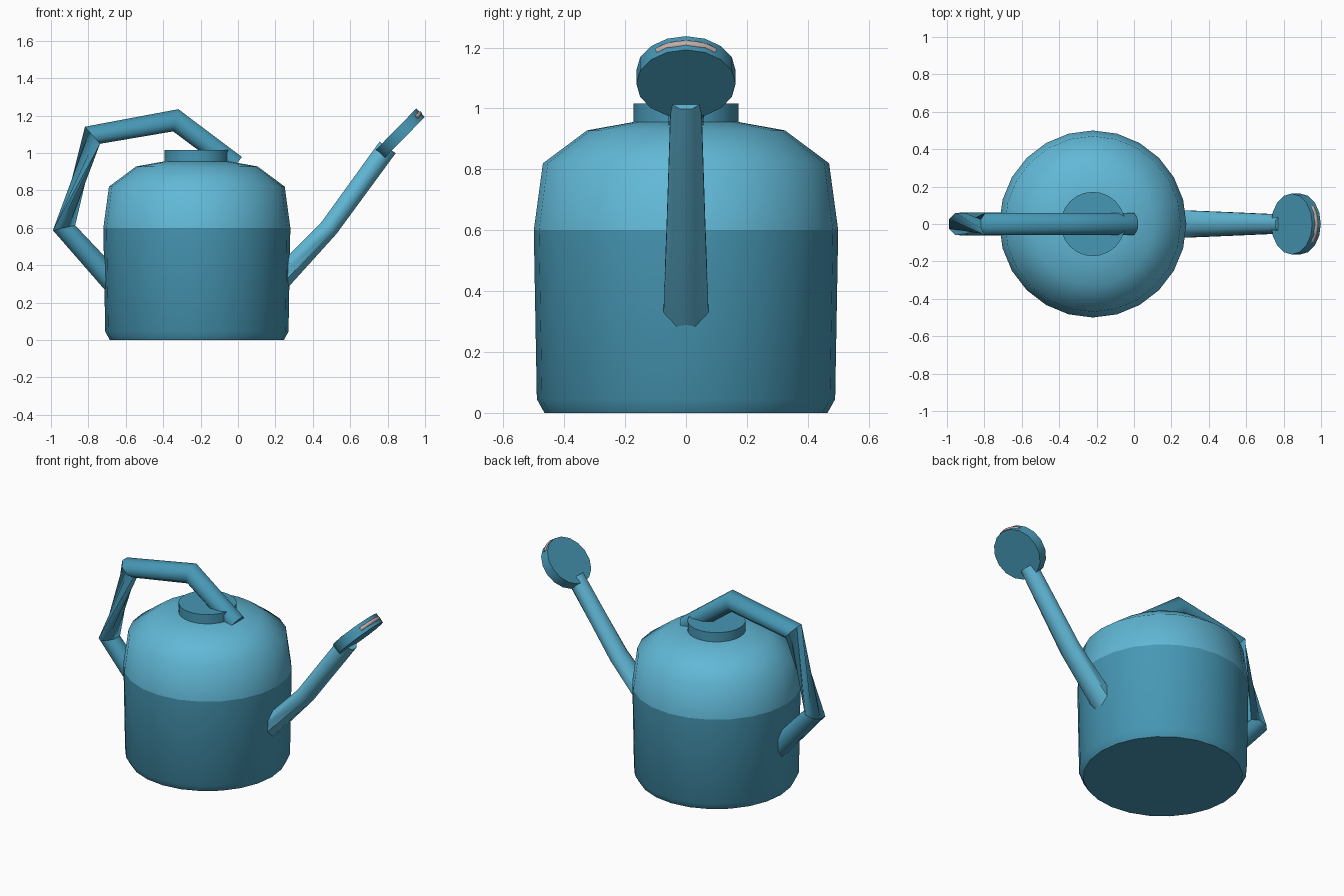
import bpy, bmesh, math
from mathutils import Vector

if "Cube" in bpy.data.objects:
    bpy.data.objects.remove(bpy.data.objects["Cube"])

Y = Vector((0, 1, 0))


def material(name, color):
    m = bpy.data.materials.new(name)
    m.diffuse_color = (*color, 1)
    m.use_nodes = True
    m.node_tree.nodes["Principled BSDF"].inputs["Base Color"].default_value = m.diffuse_color
    return m


DARK = material("deep_blue", (0.062, 0.31, 0.46))
LIGHT = material("light_blue", (0.12, 0.48, 0.68))
GREY = material("warm_grey", (0.55, 0.42, 0.40))


def ring(center, a, b, n, offset=0.0):
    """Ellipse of n points spanned by the vectors a and b."""
    angles = [2 * math.pi * (i + offset) / n for i in range(n)]
    return [Vector(center) + a * math.cos(t) + b * math.sin(t) for t in angles]


def loft(name, rings, mat, caps=(True, True), angle=50):
    """Skin a list of equal-sized rings, optionally capped."""
    bm = bmesh.new()
    rows = [[bm.verts.new(p) for p in r] for r in rings]
    n = len(rows[0])
    for lo, hi in zip(rows, rows[1:]):
        for i in range(n):
            j = (i + 1) % n
            bm.faces.new((lo[i], lo[j], hi[j], hi[i]))
    for row, cap in zip((rows[0], rows[-1]), caps):
        if cap:
            bm.faces.new(row)
    bmesh.ops.recalc_face_normals(bm, faces=bm.faces)
    mesh = bpy.data.meshes.new(name)
    bm.to_mesh(mesh)
    bm.free()
    obj = bpy.data.objects.new(name, mesh)
    bpy.context.collection.objects.link(obj)
    mesh.materials.append(mat)
    bpy.ops.object.select_all(action='DESELECT')
    obj.select_set(True)
    bpy.context.view_layer.objects.active = obj
    bpy.ops.object.shade_smooth_by_angle(angle=math.radians(angle))
    return obj


def lathe(name, profile, mat, n=24, caps=(True, True)):
    """Turn (radius, z) points around the can's vertical axis."""
    X = Vector((1, 0, 0))
    return loft(name, [ring((-0.22, 0, z), X * r, Y * r, n) for r, z in profile],
                mat, caps)


def tube(name, path, mat, twists=None, n=8):
    """Sweep along (x, z, in-plane radius, sideways radius) points."""
    pts = [Vector((x, 0, z)) for x, z, _, _ in path]
    dirs = [(b - a).normalized() for a, b in zip(pts, pts[1:])]
    k = 1 / math.cos(math.pi / n)
    rings = []
    for i, (_, _, rin, rside) in enumerate(path):
        d = (dirs[max(i - 1, 0)] + dirs[min(i, len(dirs) - 1)]).normalized()
        r = ring(pts[i], Y.cross(d) * rin * k, Y * rside * k, n, 0.5)
        s = twists[i] if twists else 0
        rings.append(r[s:] + r[:s])
    return loft(name, rings, mat)


# Can body, domed shoulder and lid
lathe("body", [(0.465, 0), (0.49, 0.045), (0.5, 0.6)], DARK, caps=(True, False))
lathe("shoulder", [(0.5, 0.6), (0.47, 0.82), (0.325, 0.928), (0.17, 0.956)],
      LIGHT, caps=(False, True))
lathe("lid", [(0.172, 0.94), (0.172, 1.016)], DARK)

# Angular handle, with a twisted section behind the can
tube("handle", [(-0.64, 0.28, 0.062, 0.062), (-0.93, 0.60, 0.061, 0.06),
                (-0.778, 1.095, 0.061, 0.06), (-0.333, 1.175, 0.061, 0.06),
                (-0.012, 0.935, 0.055, 0.058)], DARK, twists=[0, 0, 3, 3, 3])

# Bent, tapering spout
tube("spout", [(0.19, 0.285, 0.06, 0.076), (0.487, 0.60, 0.051, 0.064),
               (0.80, 1.03, 0.053, 0.05)], LIGHT)

# Tilted sprinkler disc at the spout tip
center = Vector((0.866, 0, 1.103))
up = Vector((0.7, 0, 0.715)).normalized()
normal = Vector((up.z, 0, -up.x))
loft("sprinkler_head", [ring(center + normal * s, up * 0.157, Y * 0.163, 16)
                        for s in (-0.032, 0.032)], DARK)

# Grey outlet strip along the upper rim
arc = []
for i in range(9):
    t = math.radians(-38 + 76 * i / 8)
    radial = up * math.cos(t) + Y * math.sin(t)
    arc.append(ring(center + radial * 0.153, radial * 0.010, normal * 0.012, 8))
loft("outlet_strip", arc, GREY)
